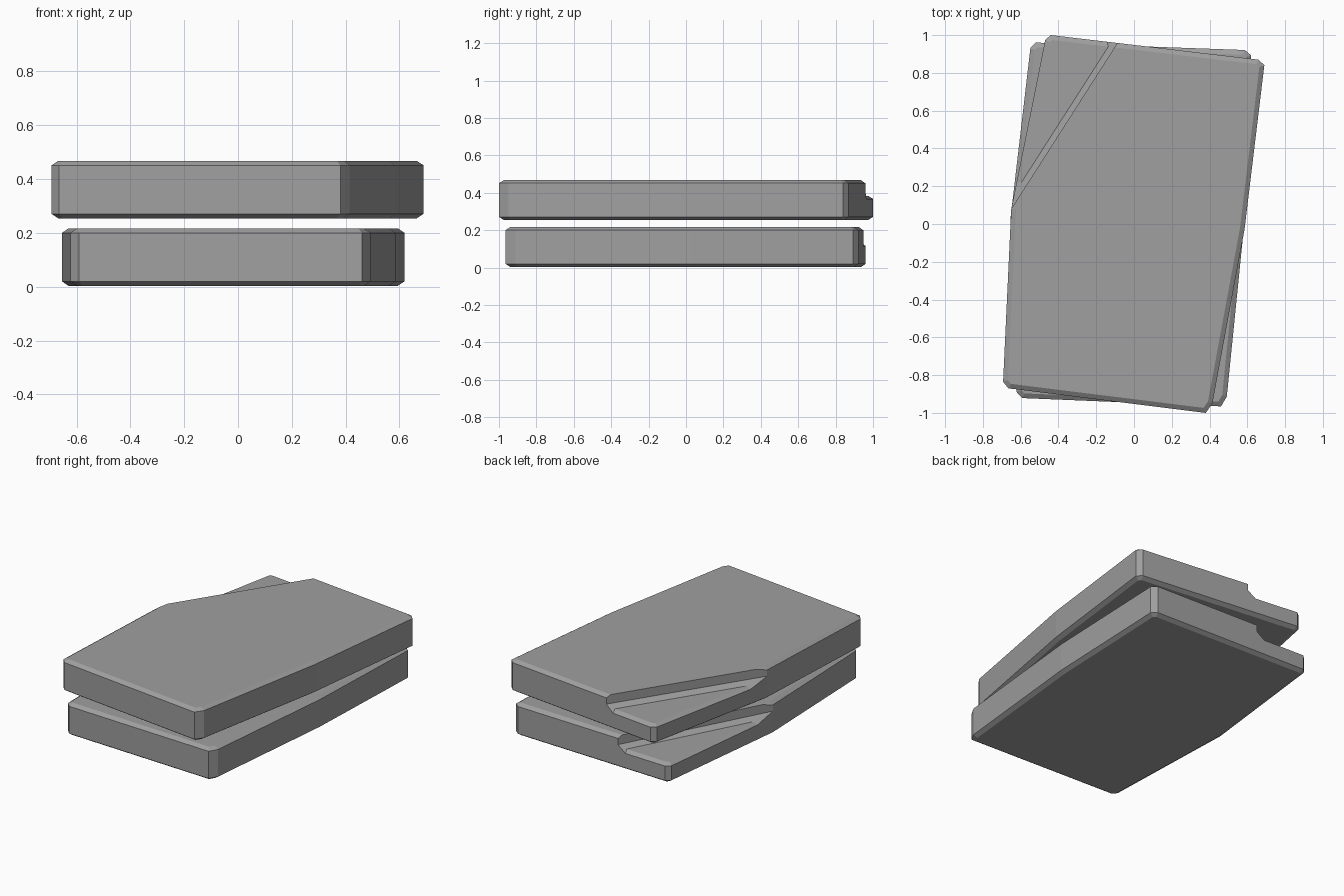
import bpy, bmesh, math
from mathutils import Vector

cube = bpy.data.objects.get("Cube")
if cube:
    bpy.data.objects.remove(cube)

stone = bpy.data.materials.new("stone_grey")
stone.use_nodes = True
grey = (0.35, 0.35, 0.35, 1)
stone.diffuse_color = grey
stone.node_tree.nodes["Principled BSDF"].inputs["Base Color"].default_value = grey

# Plan outline with clipped corners and a slight bend on each long side
OUTLINE = [(-.47, .975), (-.44, 1), (.66, .87), (.69, .84), (.585, -.03),
           (.415, -.95), (.38, -1), (-.665, -.87), (-.693, -.835), (-.65, .08)]
HEIGHT, LEDGE = .214, .13
CHAMFER_W, CHAMFER_H = .025, .017
FILLET_W, FILLET_H = .03, .026

# Step line across the back corner; the normal points towards that corner
A, B = Vector((-.647, .085, 0)), Vector((-.09, .955, 0))
along = (B - A).normalized()
out = Vector((-along.y, along.x, 0))


def add_slab(target, height, cuts):
    """Chamfered slab trimmed by planes; each cut keeps the side behind its normal."""
    bm = bmesh.new()
    rings = [[bm.verts.new((x, y, z)) for x, y in OUTLINE]
             for z in (CHAMFER_H, height - CHAMFER_H)]
    n = len(OUTLINE)
    for i in range(n):
        j = (i + 1) % n
        bm.faces.new((rings[0][i], rings[0][j], rings[1][j], rings[1][i]))
    caps = [bm.faces.new(r) for r in rings]
    bmesh.ops.recalc_face_normals(bm, faces=bm.faces)
    for cap in caps:
        bmesh.ops.inset_region(bm, faces=[cap], thickness=CHAMFER_W,
                               depth=CHAMFER_H, use_even_offset=True)
    for point, normal in cuts:
        geom = bm.verts[:] + bm.edges[:] + bm.faces[:]
        cut = bmesh.ops.bisect_plane(bm, geom=geom, plane_co=point,
                                     plane_no=normal, clear_outer=True)
        edges = [e for e in cut["geom_cut"] if isinstance(e, bmesh.types.BMEdge)]
        bmesh.ops.contextual_create(bm, geom=edges)
    bmesh.ops.recalc_face_normals(bm, faces=bm.faces)
    part = bpy.data.meshes.new("part")
    bm.to_mesh(part)
    bm.free()
    target.from_mesh(part)
    bpy.data.meshes.remove(part)


def make_slab(name, z, angle):
    bm = bmesh.new()
    # Full-height body, then the low ledge at the back corner
    add_slab(bm, HEIGHT, [(A, out)])
    add_slab(bm, LEDGE, [(A, -out)])
    # Sloping strip where the step wall meets the ledge
    foot = A + out * FILLET_W + Vector((0, 0, LEDGE))
    slope = out * FILLET_H + Vector((0, 0, FILLET_W))
    add_slab(bm, LEDGE + FILLET_H + CHAMFER_H,
             [(A, -out), (foot, slope.normalized()),
              (Vector((0, 0, LEDGE - CHAMFER_H)), Vector((0, 0, -1)))])
    mesh = bpy.data.meshes.new(name)
    bm.to_mesh(mesh)
    bm.free()
    mesh.materials.append(stone)
    obj = bpy.data.objects.new(name, mesh)
    bpy.context.collection.objects.link(obj)
    obj.location.z = z
    obj.rotation_euler.z = angle


make_slab("lower_slab", .003, math.radians(4.7))
make_slab("upper_slab", .254, 0)
